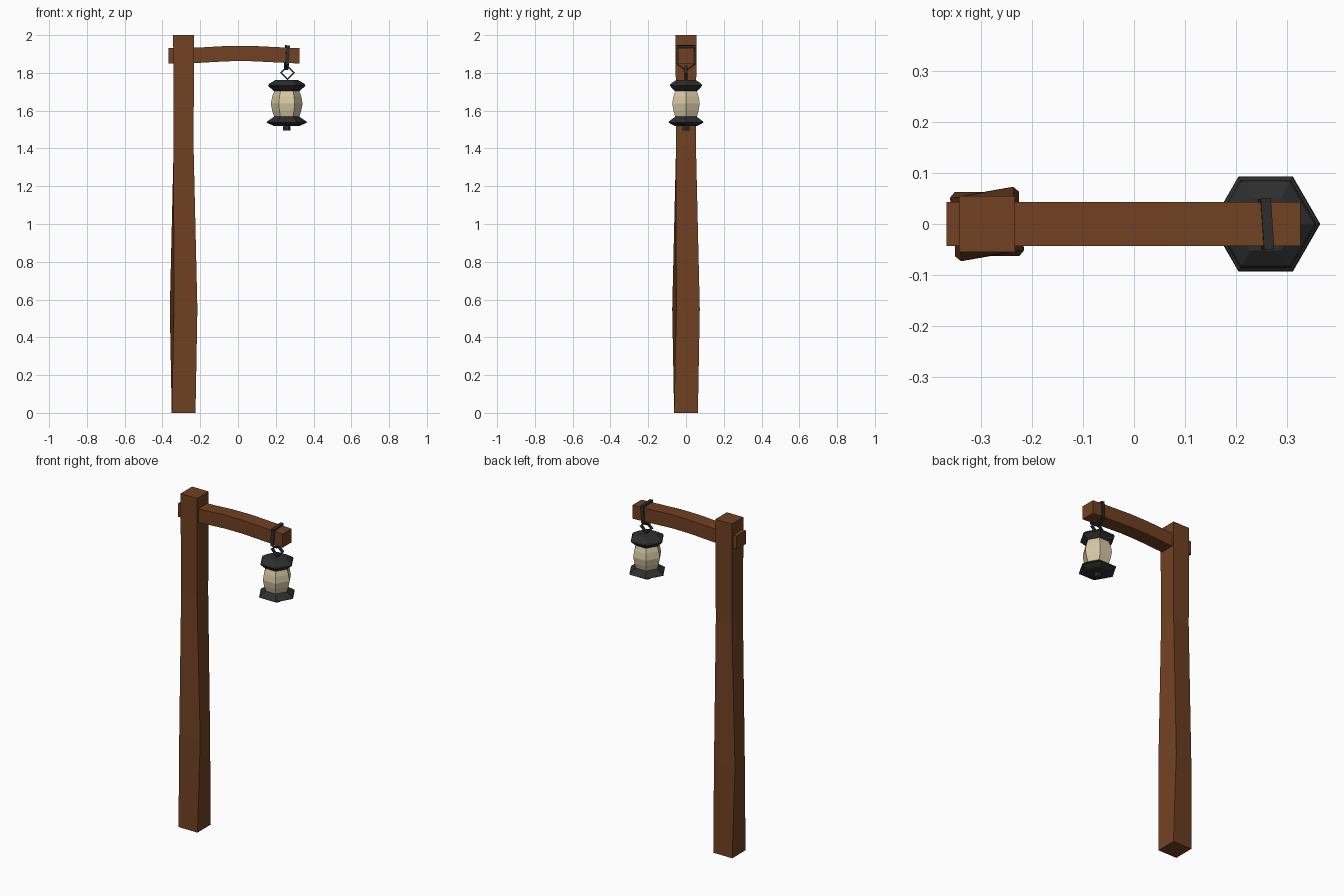
import bpy, bmesh
from math import cos, sin, pi, radians
from mathutils import Vector, Matrix

cube = bpy.data.objects.get("Cube")
if cube:
    bpy.data.objects.remove(cube, do_unlink=True)


def material(name, rgb):
    m = bpy.data.materials.new(name)
    m.use_nodes = True
    m.diffuse_color = (*rgb, 1)
    m.node_tree.nodes["Principled BSDF"].inputs["Base Color"].default_value = (*rgb, 1)
    return m


wood = material("brown wood", (0.165, 0.053, 0.016))
iron = material("dark iron", (0.027, 0.027, 0.027))
glass = material("cream glass", (0.68, 0.58, 0.37))


def loft(name, rings, mat, closed=False):
    """Skin a list of equal-sized point rings; cap the ends or join them in a loop."""
    bm = bmesh.new()
    loops = [[bm.verts.new(p) for p in ring] for ring in rings]
    pairs = list(zip(loops, loops[1:]))
    if closed:
        pairs.append((loops[-1], loops[0]))
    else:
        bm.faces.new(loops[0])
        bm.faces.new(loops[-1])
    n = len(loops[0])
    for a, b in pairs:
        for i in range(n):
            j = (i + 1) % n
            bm.faces.new((a[i], a[j], b[j], b[i]))
    bmesh.ops.recalc_face_normals(bm, faces=bm.faces)
    mesh = bpy.data.meshes.new(name)
    bm.to_mesh(mesh)
    bm.free()
    mesh.materials.append(mat)
    obj = bpy.data.objects.new(name, mesh)
    bpy.context.scene.collection.objects.link(obj)
    return obj


def ring(x, z, radius, sides, turn=0.0):
    return [Vector((x + radius * cos(turn + 2 * pi * i / sides),
                    radius * sin(turn + 2 * pi * i / sides), z)) for i in range(sides)]


# Post: square sections, swollen and slightly twisted low down
post = [(0, 0.063, 0), (0.55, 0.063, 10), (1.4, 0.053, 0), (2, 0.055, 0)]
loft("post", [ring(-0.288, z, half * 2 ** 0.5, 4, pi / 4 + radians(t))
              for z, half, t in post], wood)

# Crossbeam: gently arched, passing through the post
beam = [(-0.367, 1.89), (-0.2, 1.894), (-0.06, 1.902), (0.06, 1.903), (0.326, 1.89)]
loft("crossbeam", [[(x, sy * 0.043, z + sz * 0.0405)
                    for sy, sz in ((-1, -1), (1, -1), (1, 1), (-1, 1))]
                   for x, z in beam], wood)


def band(name, outer, inset, width, matrix):
    """Closed flat band: outline in local X/Z, with its width along local Y."""
    cx = sum(p[0] for p in outer) / len(outer)
    cz = sum(p[1] for p in outer) / len(outer)
    rings = []
    for x, z in outer:
        ix, iz = cx + (x - cx) * inset, cz + (z - cz) * inset
        rings.append([matrix @ Vector(p) for p in (
            (x, -width / 2, z), (x, width / 2, z),
            (ix, width / 2, iz), (ix, -width / 2, iz))])
    return loft(name, rings, iron, closed=True)


# Strap wrapped around the beam, narrowing below it
strap = [(-0.05, 0.05), (0.05, 0.05), (0.05, -0.052),
         (0.01, -0.08), (-0.01, -0.08), (-0.05, -0.052)]
band("hanging_strap", strap, 0.86, 0.02,
     Matrix.Translation((0.259, 0, 1.896)) @ Matrix.Rotation(radians(94), 4, 'Z')
     @ Matrix.Rotation(radians(3), 4, 'X'))

# Diamond link
band("diamond_link", [(0, 0.04), (0.04, 0), (0, -0.04), (-0.04, 0)], 0.72, 0.016,
     Matrix.Translation((0.262, 0, 1.8)))

# Lantern: hexagonal parts listed as (height, radius)
lantern = {
    "lantern_cap": (iron, [(1.705, 0.07), (1.732, 0.099), (1.742, 0.094), (1.762, 0.06)]),
    "lantern_glass": (glass, [(1.555, 0.062), (1.6, 0.077), (1.637, 0.084),
                              (1.675, 0.077), (1.71, 0.064)]),
    "lantern_base": (iron, [(1.52, 0.07), (1.537, 0.107), (1.543, 0.104), (1.568, 0.066)]),
    "lantern_finial": (iron, [(1.495, 0.021), (1.51, 0.021), (1.525, 0.014)]),
}
for name, (mat, profile) in lantern.items():
    loft(name, [ring(0.258, z, r, 6) for z, r in profile], mat)
